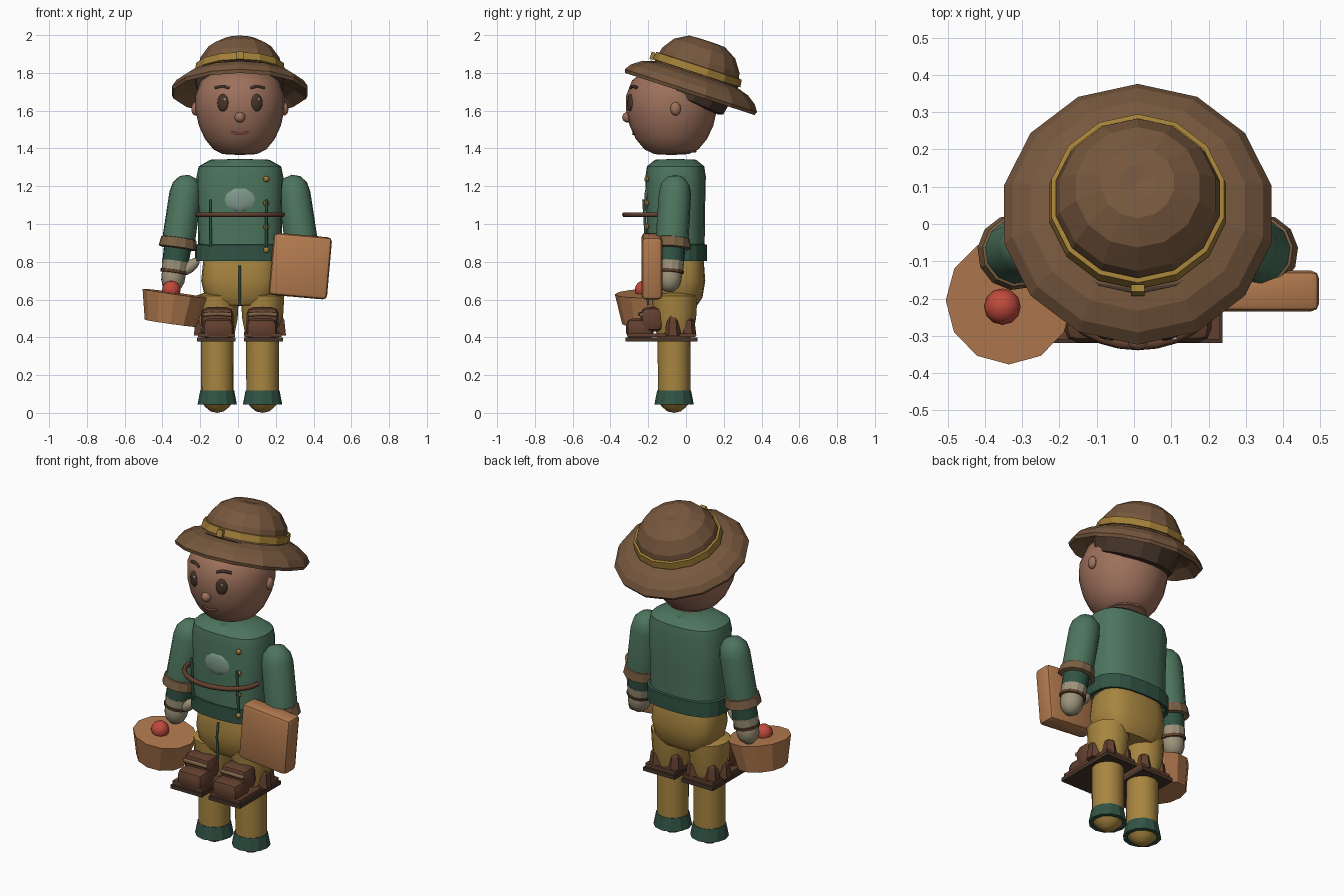
import bpy, bmesh, math
from mathutils import Vector, Quaternion, Euler

if "Cube" in bpy.data.objects:
    bpy.data.objects.remove(bpy.data.objects["Cube"])

CX = 0.01  # symmetry plane of the figure


def mat(name, r, g, b):
    m = bpy.data.materials.new(name)
    m.diffuse_color = tuple((c / 255) ** 2.2 for c in (r, g, b)) + (1,)
    m.use_nodes = True
    m.node_tree.nodes["Principled BSDF"].inputs["Base Color"].default_value = m.diffuse_color
    return m


HAT = mat("felt", 118, 88, 64)
DARK = mat("dark_brown", 72, 56, 46)
GOLD = mat("gold", 160, 126, 58)
SKIN = mat("skin", 156, 112, 92)
LIP = mat("lip", 130, 75, 62)
GREEN = mat("green", 78, 116, 94)
DGREEN = mat("dark_green", 52, 84, 70)
PALE = mat("pale_green", 125, 150, 136)
PANTS = mat("ochre", 166, 132, 66)
BOOT = mat("leather", 98, 66, 50)
CUFF = mat("cuff_brown", 122, 96, 70)
GLOVE = mat("beige", 156, 146, 122)
WOOD = mat("wood", 178, 122, 80)
RED = mat("red", 190, 75, 62)


def add(name, bm, m, loc, rot, smooth):
    bmesh.ops.recalc_face_normals(bm, faces=bm.faces)
    me = bpy.data.meshes.new(name)
    bm.to_mesh(me)
    bm.free()
    ob = bpy.data.objects.new(name, me)
    bpy.context.collection.objects.link(ob)
    me.materials.append(m)
    ob.location = loc
    ob.rotation_mode = 'QUATERNION'
    ob.rotation_quaternion = rot if isinstance(rot, Quaternion) else Euler(rot).to_quaternion()
    if smooth:
        bpy.ops.object.select_all(action='DESELECT')
        ob.select_set(True)
        bpy.context.view_layer.objects.active = ob
        bpy.ops.object.shade_smooth_by_angle(angle=math.radians(35))
    return ob


def lathe(name, prof, m, loc=(0, 0, 0), rot=(0, 0, 0), n=14, sx=1, sy=1, power=1, smooth=False):
    """Revolve (radius, height) pairs; power < 1 squares the section."""
    bm = bmesh.new()
    f = lambda v: math.copysign(abs(v) ** power, v)
    rings = []
    for r, z in prof:
        if r == 0:
            rings.append([bm.verts.new((0, 0, z))] * n)
        else:
            a = [2 * math.pi * i / n + math.pi / 2 for i in range(n)]
            rings.append([bm.verts.new((r * sx * f(math.cos(t)), r * sy * f(math.sin(t)), z)) for t in a])
    for A, B in zip(rings, rings[1:]):
        for i in range(n):
            j = (i + 1) % n
            vs = list(dict.fromkeys((A[i], A[j], B[j], B[i])))
            if len(vs) > 2:
                bm.faces.new(vs)
    return add(name, bm, m, loc, rot, smooth)


def ball(name, loc, rad, m, rot=(0, 0, 0), u=12, v=8):
    bm = bmesh.new()
    bmesh.ops.create_uvsphere(bm, u_segments=u, v_segments=v, radius=1)
    bmesh.ops.scale(bm, vec=rad, verts=bm.verts)
    return add(name, bm, m, loc, rot, True)


def box(name, loc, size, m, rot=(0, 0, 0), bevel=0.0):
    bm = bmesh.new()
    bmesh.ops.create_cube(bm, size=1)
    bmesh.ops.scale(bm, vec=size, verts=bm.verts)
    if bevel:
        bmesh.ops.bevel(bm, geom=bm.edges[:], offset=bevel, segments=2, affect='EDGES', profile=0.5)
    return add(name, bm, m, loc, rot, bool(bevel))


def rod(name, pts, r, m):
    cu = bpy.data.curves.new(name, 'CURVE')
    cu.dimensions, cu.bevel_depth, cu.bevel_resolution, cu.use_fill_caps = '3D', r, 1, True
    sp = cu.splines.new('POLY')
    sp.points.add(len(pts) - 1)
    for p, c in zip(sp.points, pts):
        p.co = (*c, 1)
    cu.materials.append(m)
    ob = bpy.data.objects.new(name, cu)
    bpy.context.collection.objects.link(ob)
    bpy.ops.object.select_all(action='DESELECT')
    ob.select_set(True)
    bpy.context.view_layer.objects.active = ob
    bpy.ops.object.convert(target='MESH')


# Hat, tipped backwards
HC, HR = (CX, 0.06, 1.81), (math.radians(-18), 0, 0)
lathe("hat", [(0, .16), (.05, .168), (.1, .165), (.17, .125), (.215, .06), (.232, -.02), (.295, -.04), (.345, -.075),
              (.368, -.11), (.36, -.128), (.3, -.085), (.235, -.06), (0, -.06)], HAT, HC, HR)
lathe("hat_band", [(.225, .03), (.238, .028), (.243, -.012), (.225, -.014)], GOLD, HC, HR)
lathe("hat_lining", [(0, -.03), (.24, -.04), (.225, -.155), (.2, -.165), (0, -.1)], DARK, (CX, .05, 1.81),
      (math.radians(-23), 0, 0))
box("hat_buckle", (CX, -.178, 1.89), (.036, .02, .04), GOLD, HR)

# Head and face
lathe("head", [(0, 1.365), (.09, 1.37), (.14, 1.395), (.185, 1.45), (.217, 1.52), (.235, 1.6), (.235, 1.68),
               (.205, 1.76), (.13, 1.82), (0, 1.84)], SKIN, (CX, -.077, 0), n=24, sy=1.02, smooth=True)
lathe("neck", [(0, 1.375), (.115, 1.38), (.115, 1.43), (0, 1.43)], SKIN, (CX, -.06, 0), n=12)
ball("nose", (CX, -.31, 1.565), (.028, .028, .028), SKIN)
rod("mouth", [(CX + x, -.278 + 2.2 * x * x, 1.476 + 7 * x * x) for x in (-.045, -.03, -.015, 0, .015, .03, .045)],
    .007, LIP)
for s in (-1, 1):
    ball("eye", (CX + s * .09, -.295, 1.642), (.033, .014, .046), DARK, (0, 0, s * .4))
    ball("eye_glint", (CX + s * .09 + .01, -.308, 1.66), (.008, .005, .009), GLOVE)
    rod("eyebrow", [(CX + s * .055, -.292, 1.72), (CX + s * .09, -.282, 1.73), (CX + s * .13, -.26, 1.722)], .008, DARK)
    ball("ear", (CX + s * .235, -.055, 1.61), (.022, .028, .036), SKIN)

# Jacket with belt, buttons and trim
lathe("jacket", [(0, .85), (.96, .85), (.97, 1.05), (1, 1.25), (.95, 1.305), (.68, 1.34), (0, 1.345)],
      GREEN, (CX, -.055, 0), n=20, sx=.23, sy=.16, power=.75, smooth=True)
lathe("belt", [(.9, .81), (1, .805), (1, .89), (.9, .895)], DGREEN, (CX, -.052, 0), n=20, sx=.238, sy=.162, power=.75)
ball("chest_patch", (CX, -.208, 1.13), (.08, .013, .065), PALE, u=8, v=6)
for z in (1.238, 1.11, .985, .862):
    ball("button", (.15, -.208, z), (.016, .013, .016), GOLD, u=8, v=6)
for x in (-.145, .15):
    rod("jacket_trim", [(x, -.21, .88), (x, -.225, 1.13)], .008, DGREEN)
rod("handle_hoop", [(CX + .225 * math.cos(t), -.15 - .175 * math.sin(t), 1.05)
                    for t in [math.pi * i / 14 for i in range(15)]], .014, BOOT)

# Arms with gloves
for s in (-1, 1):
    top = Vector((CX + s * .287, -.058, 1.17))
    q = (Vector((CX + s * .358, -.088, .68)) - top).to_track_quat('Z', 'Y')

    def sleeve(name, prof, m, smooth=True):
        lathe(name, prof, m, top, q, n=12, smooth=smooth)
    sleeve("arm", [(0, -.092), (.045, -.078), (.075, -.042), (.086, .01), (.088, .27), (0, .27)], GREEN)
    sleeve("arm_cuff", [(.08, .245), (.095, .25), (.102, .3), (.08, .305)], CUFF, False)
    sleeve("forearm", [(.075, .25), (.07, .385), (0, .385)], DGREEN)
    sleeve("glove_cuff", [(0, .37), (.072, .372), (.068, .42), (0, .42)], GLOVE, False)
    sleeve("glove_strap", [(.06, .418), (.074, .42), (.072, .435), (.06, .437)], BOOT, False)
    sleeve("glove", [(.06, .4), (.064, .45), (.062, .48), (.05, .51), (.025, .532), (0, .536)], GLOVE)
    ball("thumb", (CX + s * .262, -.1, .775), (.03, .03, .06), GLOVE, (0, s * -.85, 0))

# Carried board, basket and fruit
box("board", (.33, -.18, .777), (.31, .11, .33), WOOD, (0, math.radians(5), 0), .022)
lathe("basket", [(0, -.16), (.138, -.16), (.172, 0), (0, 0)], WOOD, (-.335, -.205, .633), (.03, math.radians(8), 0), n=12)
ball("fruit", (-.353, -.222, .652), (.049, .049, .049), RED)

# Trousers
lathe("hips", [(0, .565), (.72, .57), (.9, .61), (1, .7), (.95, .8), (.9, .83), (0, .83)], PANTS, (CX, -.048, 0),
      n=20, sx=.205, sy=.15, power=.7, smooth=True)
lathe("belt_flap", [(0, .69), (.35, .7), (.45, .76), (1, .83), (0, .83)], DGREEN, (CX, -.05, 0), n=12, sx=.1, sy=.158)
rod("drawstring", [(CX, -.2, .78), (CX, -.212, .7), (CX, -.2, .57)], .007, DGREEN)

# Legs and floating clogs
for s in (-1, 1):
    x = CX + s * .12
    lathe("trouser_leg", [(0, .41), (.09, .41), (.108, .5), (.115, .62), (0, .66)], PANTS, (x, -.06, 0), n=12,
          sy=1.05, smooth=True)
    lathe("shin", [(0, 0), (.035, .008), (.062, .03), (.086, .06), (.087, .42), (0, .42)], PANTS, (x, -.063, 0), n=16,
          smooth=True)
    lathe("ankle_cuff", [(.08, .045), (.104, .045), (.09, .118), (.07, .118)], DGREEN, (x, -.063, 0), n=12)
    box("sole", (x + s * .005, -.13, .388), (.205, .38, .022), DARK)
    box("sole_welt", (x + s * .003, -.13, .411), (.195, .36, .02), BOOT)
    box("toe", (x - s * .005, -.245, .445), (.165, .145, .11), BOOT, (0, 0, 0), .035)
    box("instep", (x, -.18, .495), (.17, .12, .13), BOOT, (0, 0, 0), .035)
    rod("instep_strap", [(x - .075, -.235, .52), (x, -.243, .525), (x + .075, -.235, .52)], .012, CUFF)
    for dx, y, h in ((-.06, .0, .54), (.05, .01, .52), (s * .085, -.07, .55)):
        lathe("boot_tongue", [(0, .41), (.045, .41), (.035, .49), (0, h)], BOOT, (x + dx, y, 0), n=6)
